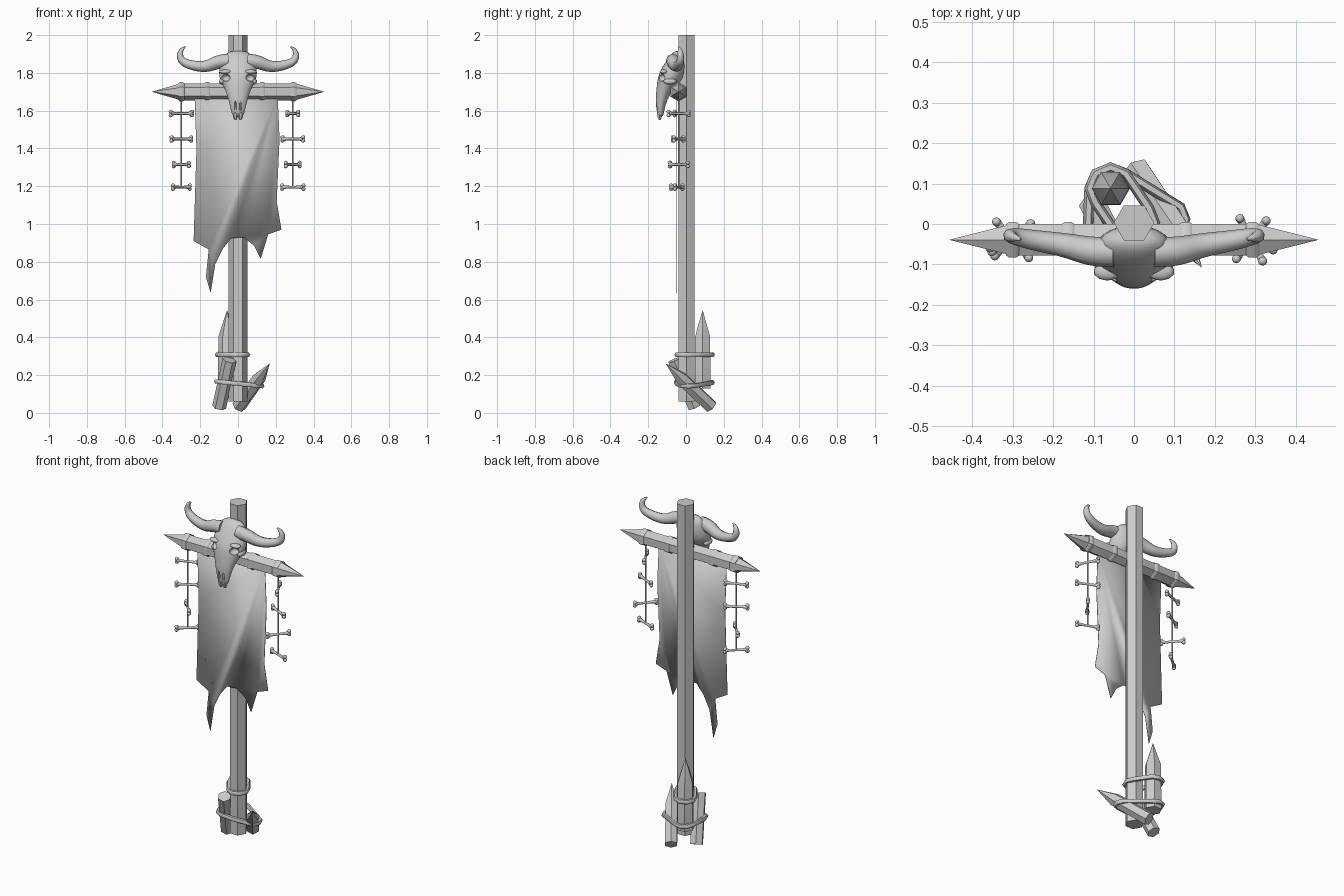
import bpy, bmesh, math
from mathutils import Vector, Matrix
from mathutils.geometry import convex_hull_2d

cube = bpy.data.objects.get("Cube")
if cube:
    bpy.data.objects.remove(cube)

GREY = (0.6, 0.6, 0.6, 1)
mat = bpy.data.materials.new("plain grey")
mat.use_nodes = True
mat.diffuse_color = GREY
mat.node_tree.nodes["Principled BSDF"].inputs["Base Color"].default_value = GREY


def select(ob):
    bpy.ops.object.select_all(action='DESELECT')
    ob.select_set(True)
    bpy.context.view_layer.objects.active = ob


def finish(name, bm, angle=40):
    bmesh.ops.remove_doubles(bm, verts=bm.verts, dist=1e-5)
    bmesh.ops.recalc_face_normals(bm, faces=bm.faces)
    mesh = bpy.data.meshes.new(name)
    bm.to_mesh(mesh)
    bm.free()
    mesh.materials.append(mat)
    ob = bpy.data.objects.new(name, mesh)
    bpy.context.collection.objects.link(ob)
    select(ob)
    bpy.ops.object.shade_smooth_by_angle(angle=math.radians(angle))
    return ob


def loft(bm, rings):
    rows = [[bm.verts.new(p) for p in ring] for ring in rings]
    n = len(rows[0])
    for a, b in zip(rows, rows[1:]):
        for i in range(n):
            j = (i + 1) % n
            bm.faces.new((a[i], a[j], b[j], b[i]))
    bm.faces.new(rows[0])
    bm.faces.new(rows[-1])


def spindle(bm, start, end, profile, sides=6):
    """Turned solid; profile pairs are (fraction along axis, radius)."""
    a, b = Vector(start), Vector(end)
    d = (b - a).normalized()
    ref = Vector((1, 0, 0)) if abs(d.z) > 0.99 else Vector((0, 0, 1))
    u = (ref - d * ref.dot(d)).normalized()
    v = d.cross(u)
    turns = [math.tau * i / sides for i in range(sides)]
    loft(bm, [[a.lerp(b, t) + (u * math.cos(w) + v * math.sin(w)) * r
               for w in turns] for t, r in profile])


def ball(bm, centre, size):
    m = Matrix.Translation(centre) @ Matrix.Diagonal((*size, 1))
    bmesh.ops.create_icosphere(bm, subdivisions=2, radius=1, matrix=m)


def post(name, start, end, profile):
    bm = bmesh.new()
    spindle(bm, start, end, profile)
    return finish(name, bm)


def tube(name, points, thick, closed=False, smooth=True):
    """Swept tube; points are (x, y, z, radius factor)."""
    cu = bpy.data.curves.new(name, 'CURVE')
    cu.dimensions = '3D'
    cu.bevel_depth = thick
    cu.bevel_resolution = 1 if closed else 2
    cu.resolution_u = 4
    cu.use_fill_caps = True
    sp = cu.splines.new('NURBS' if smooth else 'POLY')
    sp.points.add(len(points) - 1)
    for p, (x, y, z, r) in zip(sp.points, points):
        p.co = (x, y, z, 1)
        p.radius = r
    sp.use_cyclic_u = closed
    if smooth:
        sp.order_u = 3
        sp.use_endpoint_u = not closed
    cu.materials.append(mat)
    ob = bpy.data.objects.new(name, cu)
    bpy.context.collection.objects.link(ob)
    select(ob)
    bpy.ops.object.convert(target='MESH')
    bpy.ops.object.shade_smooth_by_angle(angle=math.radians(60))
    return ob


# Pole and sharpened crossbar
post("pole", (0, 0.003, 0.06), (0, 0.003, 2), [(0, .05), (1, .05)])
BAR_Y, BAR_Z = -0.039, 1.70
post("crossbar", (-.457, BAR_Y, BAR_Z), (.457, BAR_Y, BAR_Z),
     [(0, 0), (.17, .045), (.83, .045), (1, 0)])
for i, x in enumerate((-.3, -.163, .128, .293)):
    post(f"crossbar_band_{i}", (x - .017, BAR_Y, BAR_Z), (x + .017, BAR_Y, BAR_Z),
         [(0, .044), (.25, .051), (.75, .051), (1, .044)])

# Ragged banner
outline = [(-.23, 1.68), (-.22, 1.40), (-.235, .91), (-.155, .865), (-.17, .72),
           (-.145, .635), (-.12, .79), (-.08, .87), (-.035, .925), (.03, .93),
           (.085, .885), (.12, .815), (.16, .945), (.23, .97), (.205, 1.12),
           (.22, 1.45), (.21, 1.68)]
bm = bmesh.new()
bm.faces.new([bm.verts.new((x, -.049, z)) for x, z in outline])
banner = finish("banner", bm)
sol = banner.modifiers.new("thickness", 'SOLIDIFY')
sol.thickness = .004
sol.offset = 0

# Hanging strings of bones
LEVELS = (1.585, 1.45, 1.315, 1.195)
for side, x, angles in (("right", -.3, (20, 30, -48, 42)), ("left", .29, (-62, -25, 52, -20))):
    tube(f"{side}_string", [(x, BAR_Y, 1.68, 1), (x, BAR_Y, 1.19, 1)], .004, smooth=False)
    for i, (z, a) in enumerate(zip(LEVELS, angles)):
        d = Vector((math.cos(math.radians(a)), math.sin(math.radians(a)), 0))
        c = Vector((x, BAR_Y, z))
        bm = bmesh.new()
        spindle(bm, c - d * .06, c + d * .06,
                [(0, .013), (.2, .008), (.5, .007), (.8, .008), (1, .013)])
        for s in (-1, 1):
            for h in (-1, 1):
                ball(bm, c + d * .06 * s + Vector((0, 0, .009 * h)), (.011,) * 3)
        finish(f"{side}_bone_{i}", bm, 60)

# Skull: rows are height, front y, back y, half width
rows = [(1.918, -.055, -.03, .035), (1.897, -.085, -.005, .08), (1.85, -.115, 0, .096),
        (1.80, -.145, 0, .106), (1.76, -.154, -.015, .098), (1.72, -.157, -.06, .072),
        (1.66, -.163, -.10, .052), (1.60, -.157, -.115, .037), (1.565, -.148, -.12, .03)]
SIDES = 14
bm = bmesh.new()
loft(bm, [[(w * math.cos(t), (f + b) / 2 + (b - f) / 2 * math.sin(t), z)
           for t in (math.tau * i / SIDES for i in range(SIDES))] for z, f, b, w in rows])
skull = finish("skull", bm, 60)
skull.modifiers.new("smooth", 'SUBSURF').levels = 1
bpy.ops.object.modifier_apply(modifier="smooth")

# Eye sockets and nose slits cut into the skull
bm = bmesh.new()
for s in (-1, 1):
    ball(bm, (s * .064, -.128, 1.775), (.026, .03, .02))
    ball(bm, (s * .014, -.165, 1.62), (.007, .018, .035))
cutter = finish("socket_cutter", bm)
cutter.hide_render = True
cut = skull.modifiers.new("sockets", 'BOOLEAN')
cut.operation = 'DIFFERENCE'
cut.solver = 'EXACT'
cut.object = cutter
select(skull)
bpy.ops.object.modifier_apply(modifier="sockets")
bpy.ops.object.shade_smooth_by_angle(angle=math.radians(50))
bpy.data.objects.remove(cutter)

# Horns, brows, cheeks and front teeth
for side, s in (("right", -1), ("left", 1)):
    tube(f"{side}_horn", [(s * x, y, z, r) for x, y, z, r in (
        (.05, -.07, 1.865, 1), (.10, -.07, 1.862, 1), (.17, -.052, 1.83, .8),
        (.25, -.04, 1.84, .68), (.305, -.028, 1.865, .55), (.308, -.03, 1.92, .38),
        (.28, -.038, 1.938, .1))], .037)
    bm = bmesh.new()
    ball(bm, (s * .066, -.118, 1.806), (.034, .022, .012))
    ball(bm, (s * .084, -.085, 1.755), (.017, .036, .017))
    finish(f"{side}_brow_and_cheek", bm, 60)
    post(f"{side}_front_tooth", (s * .015, -.142, 1.59), (s * .012, -.138, 1.552),
         [(0, .014), (.6, .013), (1, .006)])

# Stakes bundled at the foot
post("back_stake", (-.058, .088, .13), (-.058, .088, .545),
     [(0, .048), (.66, .046), (1, 0)])
post("leaning_log", (-.1, .045, .03), (-.045, -.062, .28), [(0, .037), (1, .037)])
post("leaning_stake", (.005, .132, .035), (.168, -.108, .262),
     [(0, .038), (.66, .036), (1, 0)])


# Ropes wrapped tightly around circles (x, y, radius)
def rope(name, circles, height, tilt):
    pts = [Vector((x + r * math.cos(w), y + r * math.sin(w))) for x, y, r in circles
           for w in (math.tau * k / 8 for k in range(8))]
    hull = [pts[i] for i in convex_hull_2d(pts)]
    tube(name, [(p.x, p.y, height + tilt * p.x, 1) for p in hull], .013, True, False)


rope("upper_rope", [(0, .003, .052), (-.058, .088, .052)], .308, 0)
rope("lower_rope", [(0, .003, .052), (-.058, .088, .052), (-.072, -.01, .042),
                    (.085, .012, .042)], .155, -.1)
